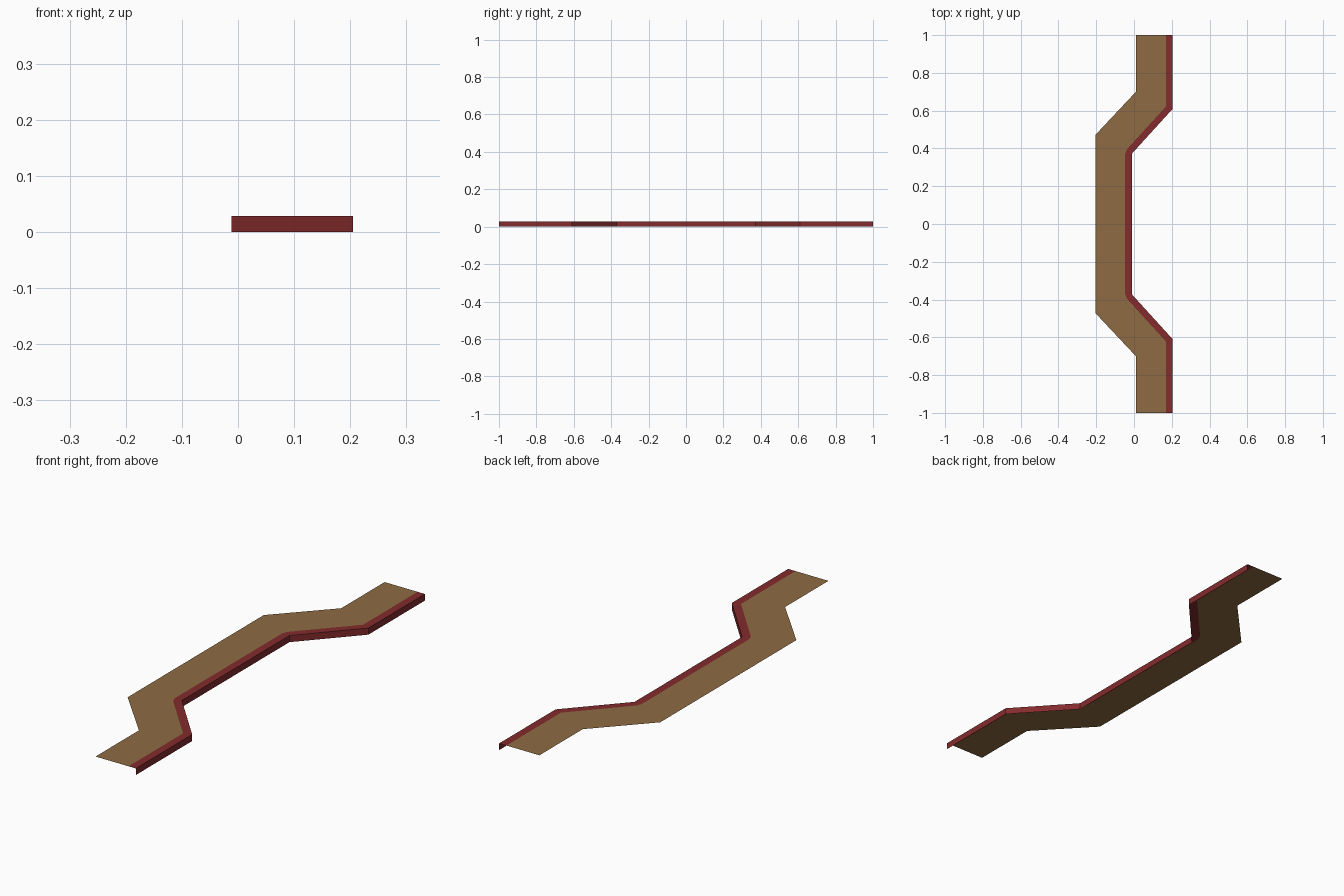
import bpy

if "Cube" in bpy.data.objects:
    bpy.data.objects.remove(bpy.data.objects["Cube"])


def material(name, rgb):
    m = bpy.data.materials.new(name)
    m.diffuse_color = (*rgb, 1)
    m.use_nodes = True
    m.node_tree.nodes["Principled BSDF"].inputs["Base Color"].default_value = m.diffuse_color
    return m


brown = material("brown", (0.27, 0.147, 0.056))
red = material("dark red", (0.23, 0.024, 0.026))
TOP = 0.029


def full(half):
    """Mirror a half path (y > 0) to the front side."""
    return half + [(x, -y) for x, y in reversed(half)]


# matching paths, running from the back end to the middle
back_edge = full([(0.01, 1), (0.01, 0.70), (-0.205, 0.471), (-0.205, 0.471)])
seam = full([(0.17, 1), (0.17, 0.623), (-0.0375, 0.3955), (-0.0465, 0.372)])
front_edge = full([(0.205, 1), (0.205, 0.61), (-0.0115, 0.372), (-0.0115, 0.372)])


def at(path, z):
    return [(x, y, z) for x, y in path]


def ribbon(name, a, b, mat):
    """Thin sheet of faces joining two matching paths."""
    n = len(a)
    faces = []
    for i in range(n - 1):
        quad = [i, n + i, n + i + 1, i + 1]
        if a[i] == a[i + 1]:
            quad.remove(i + 1)
        if b[i] == b[i + 1]:
            quad.remove(n + i + 1)
        # shared corner points: always refer to the first copy
        fix = lambda k: k - 1 if k not in (0, n) and (a + b)[k] == (a + b)[k - 1] else k
        faces.append([fix(k) for k in quad])
    mesh = bpy.data.meshes.new(name)
    mesh.from_pydata(a + b, [], faces)
    mesh.materials.append(mat)
    mesh.validate()
    mesh.flip_normals() if mesh.polygons[0].normal.z < -0.5 else None
    obj = bpy.data.objects.new(name, mesh)
    bpy.context.collection.objects.link(obj)
    return obj


# floor sheet, coloured border and the lip hanging from its edge
ribbon("walkway_floor", at(back_edge, TOP), at(seam, TOP), brown)
ribbon("border_strip", at(seam, TOP), at(front_edge, TOP), red)
lip = ribbon("border_lip", at(front_edge, TOP), at(front_edge, 0), red)
if lip.data.polygons[0].normal.x < 0:
    lip.data.flip_normals()
